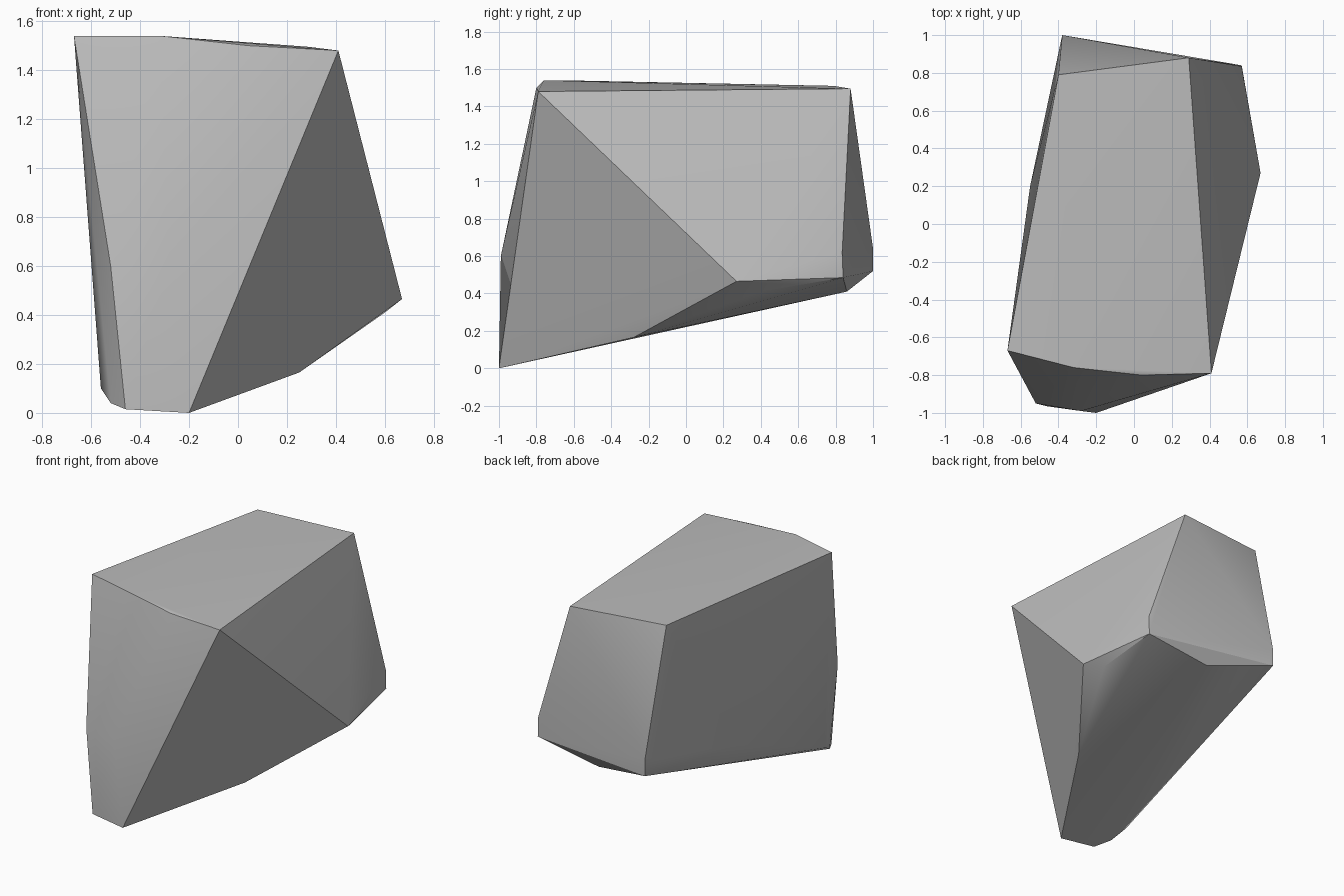
import bpy
import bmesh
from math import radians

cube = bpy.data.objects.get("Cube")
if cube:
    bpy.data.objects.remove(cube, do_unlink=True)

# Grey stone
stone = bpy.data.materials.new("grey stone")
stone.use_nodes = True
grey = (0.5, 0.5, 0.5, 1)
stone.diffuse_color = grey
stone.node_tree.nodes["Principled BSDF"].inputs["Base Color"].default_value = grey

# Corners of the chipped boulder, grouped by region
top = [(-.67, -.67, 1.54), (-.32, -.76, 1.54), (.04, -.8, 1.5),
       (.41, -.79, 1.48), (.29, .88, 1.495), (-.4, .79, 1.51)]
front_bulge = [(-.52, -.95, .6), (-.28, -.99, .6)]
left_bulge = [(-.55, .2, .48)]
right_ridge = [(.67, .27, .465), (.6, .4, .41), (.25, -.28, .165)]
back_corners = [(.57, .84, .485), (.57, .835, .62),
                (-.38, 1, .52), (-.38, 1, .64)]
underside = [(.08, .86, .41), (-.2, -1, 0), (-.46, -.965, .015),
             (-.52, -.86, .04), (-.56, -.75, .1)]

# Wrap the corners in a convex shell
bm = bmesh.new()
for corner in top + front_bulge + left_bulge + right_ridge + back_corners + underside:
    bm.verts.new(corner)
hull = bmesh.ops.convex_hull(bm, input=bm.verts[:])
spare = {v for v in hull["geom_interior"] + hull["geom_unused"]
         if isinstance(v, bmesh.types.BMVert)}
bmesh.ops.delete(bm, geom=list(spare), context="VERTS")
bmesh.ops.recalc_face_normals(bm, faces=bm.faces[:])

mesh = bpy.data.meshes.new("boulder")
bm.to_mesh(mesh)
bm.free()
mesh.materials.append(stone)
boulder = bpy.data.objects.new("boulder", mesh)
bpy.context.collection.objects.link(boulder)

# Soft shading within each facet, crisp edges between them
bpy.ops.object.select_all(action="DESELECT")
boulder.select_set(True)
bpy.context.view_layer.objects.active = boulder
bpy.ops.object.shade_smooth_by_angle(angle=radians(30))
